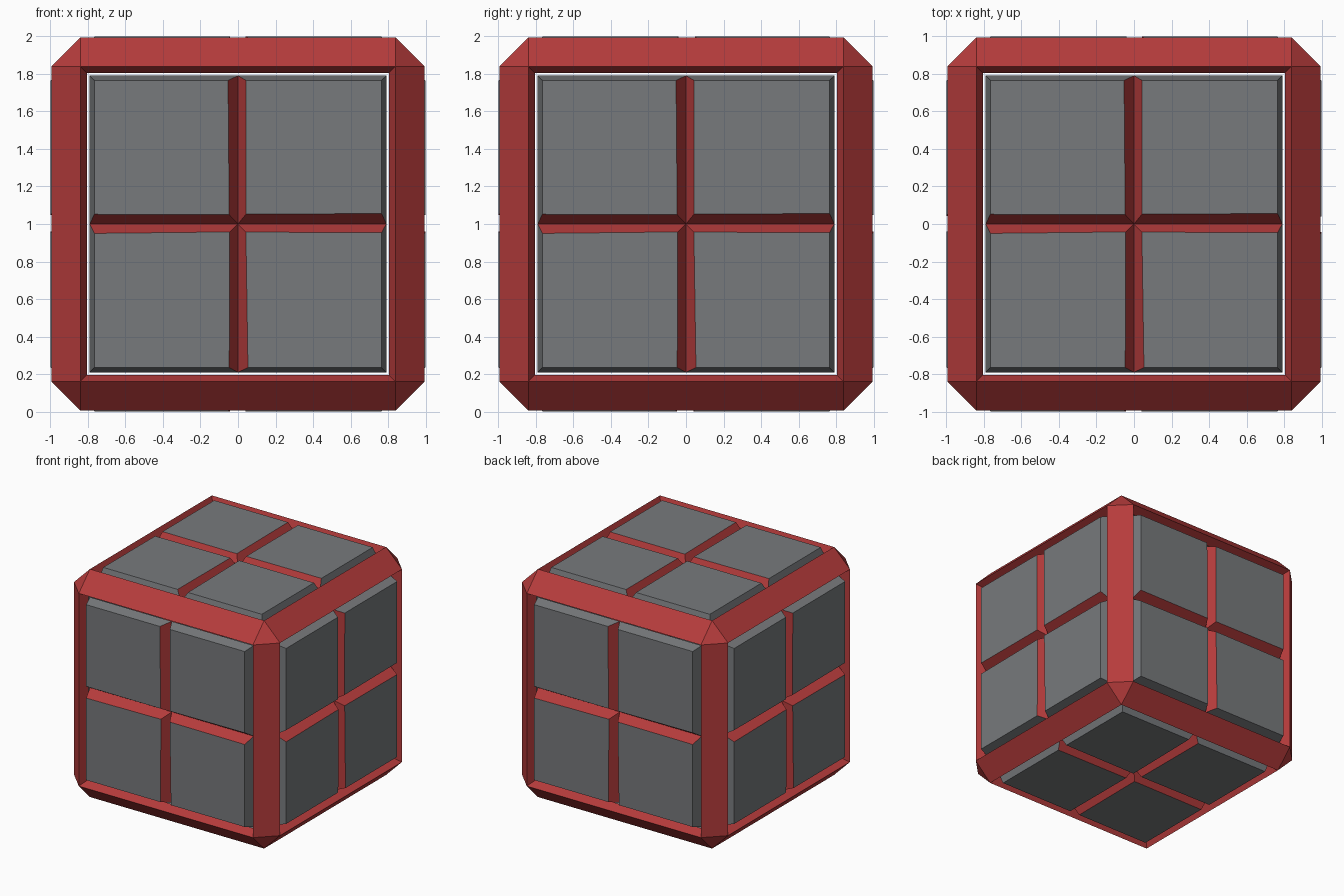
import bpy, bmesh
from mathutils import Vector

if "Cube" in bpy.data.objects:
    bpy.data.objects.remove(bpy.data.objects["Cube"])

RIM = 0.994      # half size of the red frame
FLAT = 0.84      # half size of each side inside the chamfers
SEAT = 0.79      # half size of the recess floor
FLOOR = 0.912    # distance of the recess floor from the centre
TOP = 1.0        # distance of the panel tops from the centre
EDGE = 0.765     # outer edge of the panel tops
CENTRE = Vector((0, 0, 1))


def material(name, rgb):
    m = bpy.data.materials.new(name)
    m.diffuse_color = (*rgb, 1)
    m.use_nodes = True
    m.node_tree.nodes["Principled BSDF"].inputs["Base Color"].default_value = m.diffuse_color
    return m


RED = material("red", (0.47, 0.045, 0.045))
GREY = material("grey", (0.185, 0.193, 0.202))


def finish(bm, name, mats):
    bmesh.ops.translate(bm, verts=bm.verts, vec=CENTRE)
    me = bpy.data.meshes.new(name)
    bm.to_mesh(me)
    bm.free()
    for m in mats:
        me.materials.append(m)
    ob = bpy.data.objects.new(name, me)
    bpy.context.collection.objects.link(ob)


# Frame: chamfered cube with a sloped recess sunk into every side
bm = bmesh.new()
bmesh.ops.create_cube(bm, size=2 * RIM)
bmesh.ops.bevel(bm, geom=bm.edges[:], offset=RIM - FLAT, offset_type='OFFSET',
                segments=1, affect='EDGES')
sides = [f for f in bm.faces if f.calc_area() > 1]
for f in sides:
    f.normal_update()
bmesh.ops.inset_individual(bm, faces=sides, thickness=FLAT - SEAT,
                           depth=FLOOR - RIM)
bmesh.ops.delete(bm, geom=[f for f in bm.faces if f.calc_area() > 1],
                 context='FACES')
finish(bm, "frame", [RED])

# Panels: four tapered blocks per side, groove walls red, the rest grey
# Quadrant signs, then half gaps: vertical groove (centre, end), horizontal groove (centre, end)
QUADS = [(-1, 1, .047, .053, .050, .052), (1, 1, .042, .043, .052, .056),
         (-1, -1, .044, .047, .042, .050), (1, -1, .042, .053, .043, .046)]
X, Y, Z = Vector((1, 0, 0)), Vector((0, 1, 0)), Vector((0, 0, 1))
SIDES = {"front": (X, Z), "right": (Y, Z), "back": (-X, Z), "left": (-Y, Z),
         "top": (X, Y), "bottom": (X, -Y)}

for side, (right, up) in SIDES.items():
    out = right.cross(up)
    bm = bmesh.new()
    for sx, sy, xc, xe, yc, ye in QUADS:
        def ring(points, height):
            return [bm.verts.new(right * sx * a + up * sy * b + out * height)
                    for a, b in points]
        low = ring([(0, 0), (SEAT, 0), (SEAT, SEAT), (0, SEAT)], FLOOR)
        high = ring([(xc, yc), (EDGE, ye), (EDGE, EDGE), (xe, EDGE)], TOP)
        faces = [bm.faces.new(high)]
        for i in range(4):
            j = (i + 1) % 4
            f = bm.faces.new((low[i], low[j], high[j], high[i]))
            f.material_index = 1 if i in (0, 3) else 0
            faces.append(f)
        if sx * sy < 0:
            bmesh.ops.reverse_faces(bm, faces=faces)
    finish(bm, side + "_panels", [GREY, RED])
